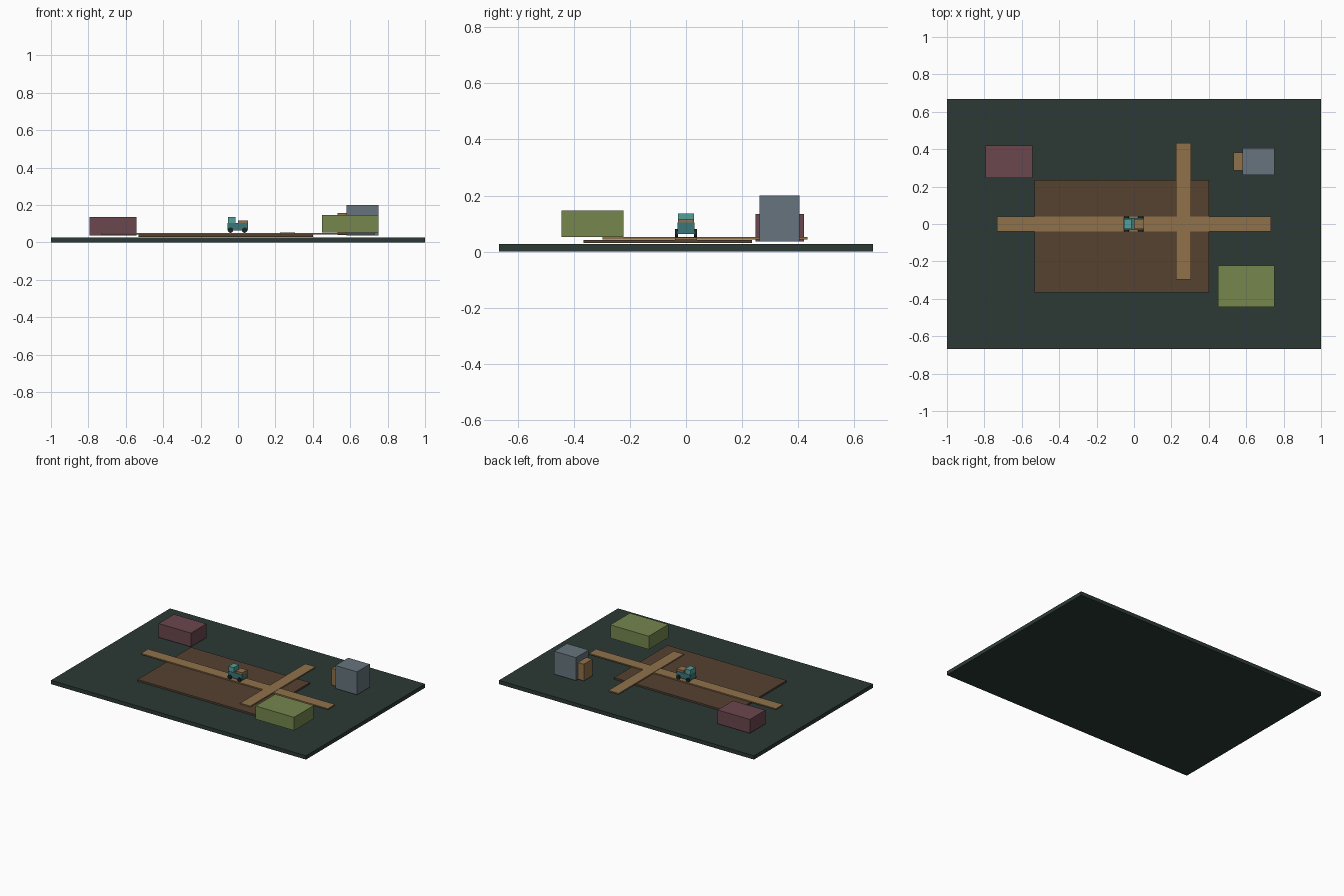
import bpy
import math

if "Cube" in bpy.data.objects:
    bpy.data.objects.remove(bpy.data.objects["Cube"])

COLOURS = {
    "ground_green": (0.025, 0.042, 0.037), "soil": (0.089, 0.054, 0.030),
    "path": (0.28, 0.165, 0.069), "maroon": (0.147, 0.063, 0.074),
    "slate": (0.133, 0.174, 0.205), "leaf": (0.178, 0.238, 0.076),
    "light_teal": (0.09, 0.35, 0.33), "teal": (0.042, 0.18, 0.188),
    "rubber": (0.010, 0.018, 0.019),
}
MATS = {}
for key, rgb in COLOURS.items():
    MATS[key] = bpy.data.materials.new(key)
    MATS[key].diffuse_color = (*rgb, 1)


def box(name, mat, x, y, z):
    """Box from (min, max) ranges on each axis."""
    lo, hi = zip(x, y, z)
    bpy.ops.mesh.primitive_cube_add(size=1, location=[(a + b) / 2 for a, b in zip(lo, hi)])
    ob = bpy.context.object
    ob.name = name
    ob.scale = [b - a for a, b in zip(lo, hi)]
    bpy.ops.object.transform_apply(location=False, rotation=False, scale=True)
    ob.data.materials.append(MATS[mat])
    return ob


# base board, soil patch and crossing paths
box("ground", "ground_green", (-1, 1), (-0.667, 0.667), (0, 0.027))
box("field", "soil", (-0.533, 0.4), (-0.365, 0.235), (0.030, 0.042))
box("long_path", "path", (-0.733, 0.733), (-0.04, 0.04), (0.042, 0.050))
box("cross_path", "path", (0.225, 0.305), (-0.297, 0.433), (0.044, 0.052))

# buildings
box("barn", "maroon", (-0.795, -0.542), (0.247, 0.42), (0.037, 0.135))
box("tower", "slate", (0.58, 0.75), (0.262, 0.405), (0.037, 0.20))
box("tower_porch", "path", (0.533, 0.585), (0.287, 0.383), (0.039, 0.157))
box("crop_block", "leaf", (0.448, 0.75), (-0.443, -0.223), (0.053, 0.147))

# small truck
box("truck_chassis", "teal", (-0.055, 0.053), (-0.031, 0.031), (0.063, 0.103))
box("truck_cab", "light_teal", (-0.054, -0.013), (-0.028, 0.028), (0.100, 0.136))
box("truck_cargo", "path", (0.001, 0.053), (-0.028, 0.028), (0.097, 0.117))
for x, end in ((-0.04, "rear"), (0.035, "front")):
    for y, side in ((-0.0335, "right"), (0.0335, "left")):
        bpy.ops.mesh.primitive_cylinder_add(vertices=12, radius=0.0145, depth=0.011,
                                            location=(x, y, 0.0655),
                                            rotation=(math.pi / 2, 0, 0))
        wheel = bpy.context.object
        wheel.name = f"wheel_{end}_{side}"
        wheel.data.materials.append(MATS["rubber"])

for m in bpy.data.materials:
    if m.users and not m.is_grease_pencil:
        m.use_nodes = True
        m.node_tree.nodes["Principled BSDF"].inputs["Base Color"].default_value = m.diffuse_color
